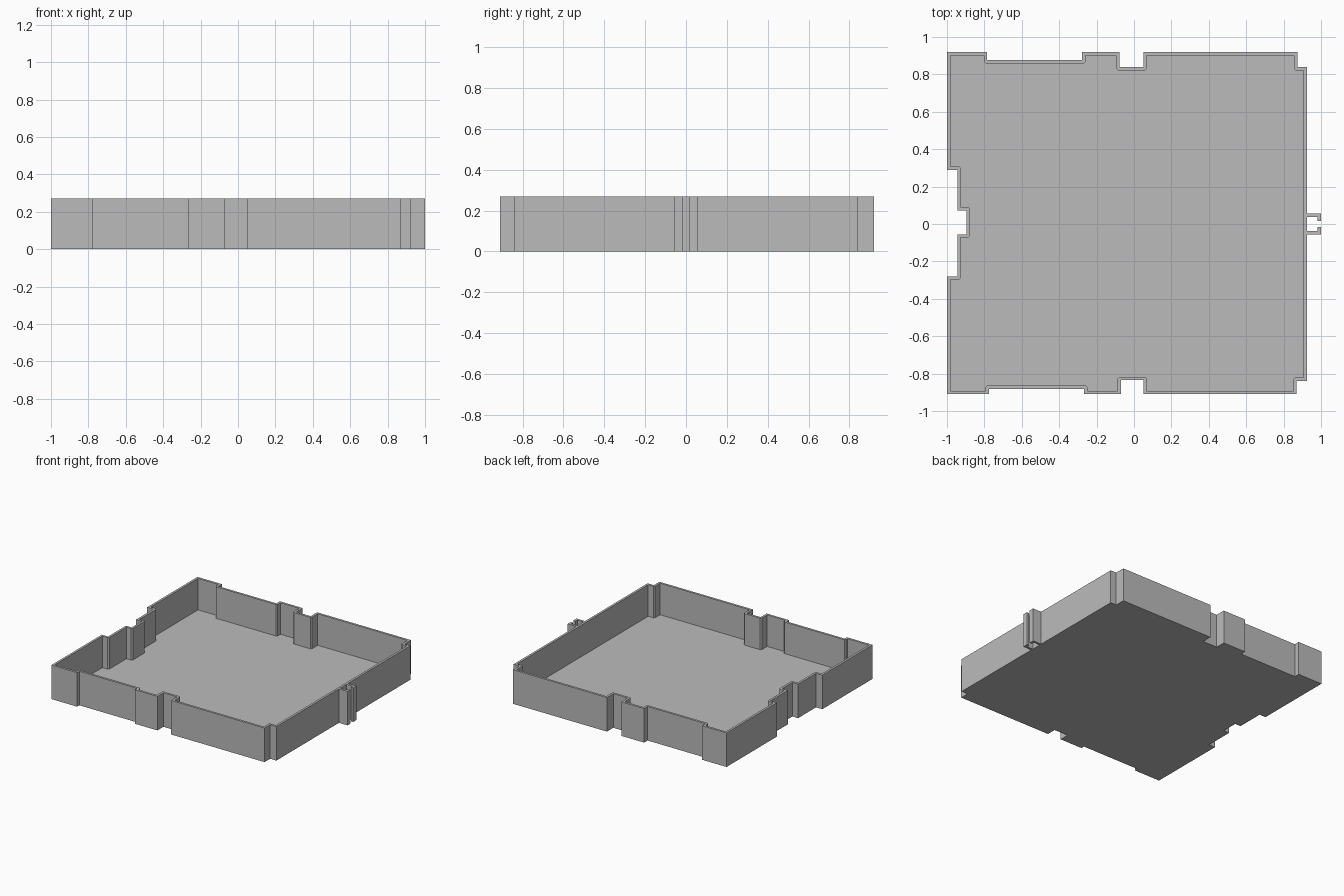
import bpy, bmesh
from mathutils import Vector

cube = bpy.data.objects.get("Cube")
if cube:
    bpy.data.objects.remove(cube, do_unlink=True)

HEIGHT, FLOOR, WALL = 0.27, 0.02, 0.018

grey = bpy.data.materials.new("plain grey")
grey.use_nodes = True
colour = (0.5, 0.5, 0.5, 1)
grey.diffuse_color = colour
grey.node_tree.nodes["Principled BSDF"].inputs["Base Color"].default_value = colour


def finish(name, bm):
    bmesh.ops.recalc_face_normals(bm, faces=bm.faces)
    mesh = bpy.data.meshes.new(name)
    bm.to_mesh(mesh)
    bm.free()
    mesh.materials.append(grey)
    bpy.context.collection.objects.link(bpy.data.objects.new(name, mesh))


def ring(bm, points, z):
    return [bm.verts.new((p.x, p.y, z)) for p in points]


def walls(bm, low, high):
    for i in range(len(low)):
        j = (i + 1) % len(low)
        bm.faces.new((low[i], low[j], high[j], high[i]))


def inset_corners(outline, t):
    """Inner points for each outline corner; corners jutting inwards are cut."""
    corners = []
    for i, p in enumerate(outline):
        d1 = (p - outline[i - 1]).normalized()
        d2 = (outline[(i + 1) % len(outline)] - p).normalized()
        n1, n2 = Vector((-d1.y, d1.x)), Vector((-d2.y, d2.x))
        if d1.cross(d2) < 0:
            corners.append([p + t * (n1 + n2 / 2), p + t * (n1 / 2 + n2)])
        else:
            corners.append([p + t * (n1 + n2)])
    return corners


# Tray outline, counter-clockwise from the front right corner
front = [(-1, -.91), (-.775, -.91), (-.775, -.882), (-.267, -.882),
         (-.267, -.91), (-.07, -.91), (-.07, -.835), (.05, -.835),
         (.05, -.91), (.87, -.91), (.87, -.84), (.925, -.84)]
back = [(.925, .84), (.873, .84), (.873, .92), (.05, .92), (.05, .84),
        (-.077, .84), (-.077, .92), (-.277, .92), (-.277, .877),
        (-.785, .877), (-.785, .92), (-1, .92)]
side = [(-1, .29), (-.945, .29), (-.945, .073), (-.895, .073),
        (-.895, -.055), (-.945, -.055), (-.945, -.28), (-1, -.28)]
outline = [Vector(p) for p in front + back + side]
corners = inset_corners(outline, WALL)

# Open tray: outer walls, inner walls, rim and floor
bm = bmesh.new()
inner = [p for c in corners for p in c]
base, top = ring(bm, outline, 0), ring(bm, outline, HEIGHT)
floor, rim = ring(bm, inner, FLOOR), ring(bm, inner, HEIGHT)
walls(bm, base, top)
walls(bm, floor, rim)
bm.faces.new(base)
bm.faces.new(floor)
k = 0
for i, c in enumerate(corners):
    if len(c) == 2:
        bm.faces.new((top[i], rim[k + 1], rim[k]))
    k += len(c)
    bm.faces.new((top[i], top[(i + 1) % len(top)], rim[k % len(rim)], rim[k - 1]))
finish("tray", bm)

# Pair of mirrored upright hooks on the left side
hook = [(.925, .038), (.98, .038), (.98, .016), (1, .016), (1, .056), (.925, .056)]
for name, s in (("back_hook", 1), ("front_hook", -1)):
    bm = bmesh.new()
    points = [Vector((x, s * y)) for x, y in hook]
    low, high = ring(bm, points, 0), ring(bm, points, HEIGHT)
    walls(bm, low, high)
    bm.faces.new(low)
    bm.faces.new(high)
    finish(name, bm)
